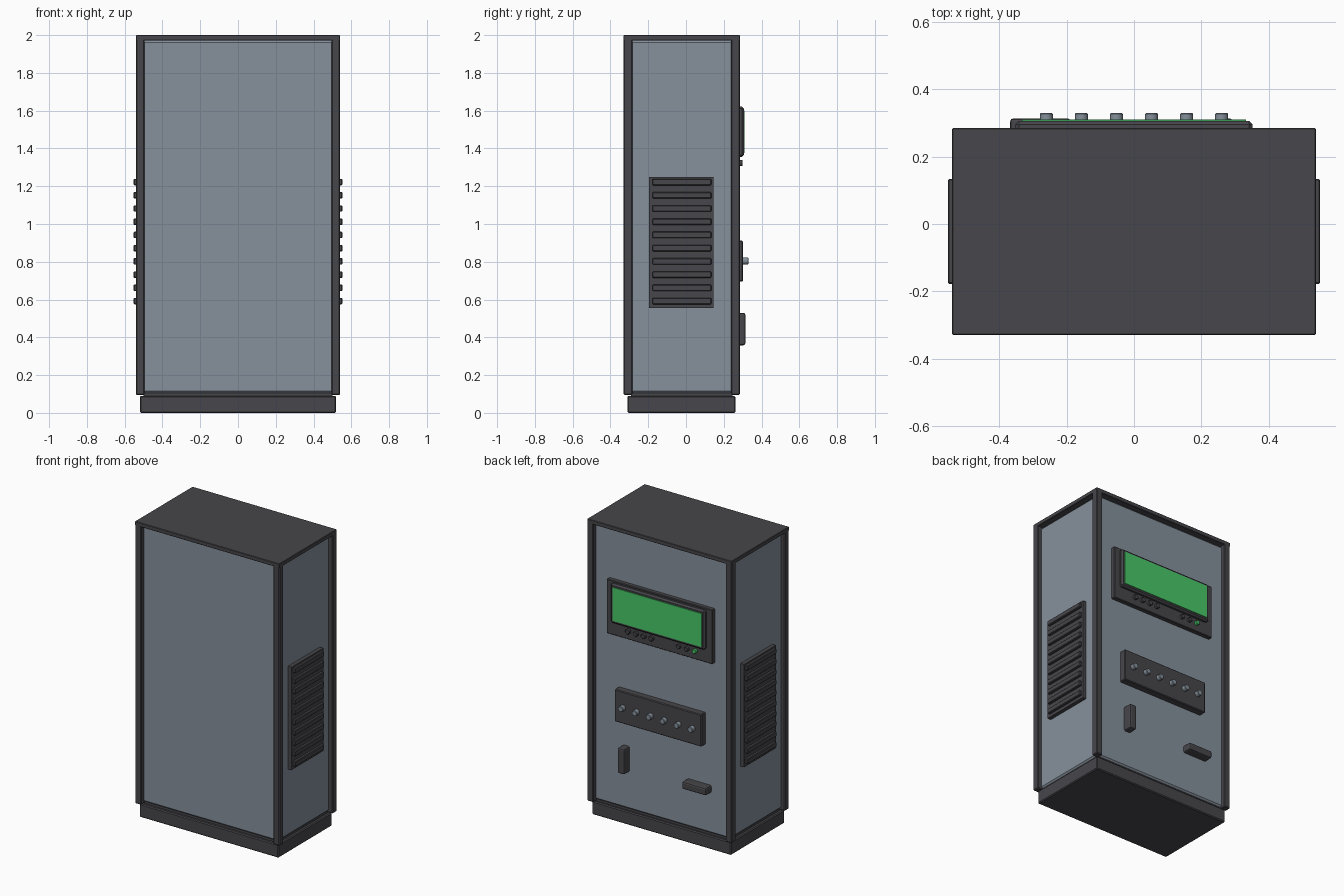
import bpy
import bmesh
from math import radians
from mathutils import Matrix

cube = bpy.data.objects.get("Cube")
if cube:
    bpy.data.objects.remove(cube)


def material(name, rgb):
    m = bpy.data.materials.new(name)
    m.use_nodes = True
    color = (*rgb, 1)
    m.diffuse_color = color
    m.node_tree.nodes["Principled BSDF"].inputs["Base Color"].default_value = color
    return m


DARK = material("dark charcoal", (0.063, 0.061, 0.070))
GREY = material("blue grey panel", (0.238, 0.283, 0.332))
GREEN = material("screen green", (0.065, 0.578, 0.138))


def finish(name, bm, mat, bevel, segments=1):
    mesh = bpy.data.meshes.new(name)
    bm.to_mesh(mesh)
    bm.free()
    mesh.materials.append(mat)
    obj = bpy.data.objects.new(name, mesh)
    bpy.context.collection.objects.link(obj)
    if bevel:
        mod = obj.modifiers.new("Bevel", "BEVEL")
        mod.width = bevel
        mod.segments = segments
        mod.limit_method = "ANGLE"
    return obj


def box(name, xs, ys, zs, mat, bevel=0.0, segments=1):
    """Box given by its extents along each axis."""
    bm = bmesh.new()
    bmesh.ops.create_cube(bm, size=1)
    for v in bm.verts:
        for i, (lo, hi) in enumerate((xs, ys, zs)):
            v.co[i] = (lo + hi) / 2 + v.co[i] * (hi - lo)
    return finish(name, bm, mat, bevel, segments)


def knob(name, x, z, y0, y1, radius, mat, bevel):
    """Round control pointing out of the back."""
    bm = bmesh.new()
    bmesh.ops.create_cone(bm, cap_ends=True, segments=20, radius1=radius,
                          radius2=radius, depth=y1 - y0)
    bmesh.ops.transform(bm, verts=bm.verts, matrix=Matrix.Translation((x, (y0 + y1) / 2, z))
                        @ Matrix.Rotation(radians(-90), 4, "X"))
    obj = finish(name, bm, mat, bevel)
    bpy.ops.object.select_all(action="DESELECT")
    obj.select_set(True)
    bpy.context.view_layer.objects.active = obj
    bpy.ops.object.shade_smooth_by_angle(angle=radians(35))
    return obj


# Cabinet shell: recessed panels, corner posts, roof and plinth
W, FRONT, BACK, POST, RECESS = 0.54, -0.33, 0.285, 0.046, 0.03
box("cabinet_panels", (RECESS - W, W - RECESS), (FRONT + RECESS, BACK - RECESS),
    (0.1, 1.975), GREY, 0.015)
box("roof", (-W, W), (FRONT, BACK), (1.972, 2.0), DARK, 0.003)
box("plinth", (-0.52, 0.52), (-0.31, 0.262), (0, 0.09), DARK, 0.006)
box("plinth_gap", (-0.5, 0.5), (-0.29, 0.245), (0.08, 0.105), DARK)
for side, xs in (("right", (-W, POST - W)), ("left", (W - POST, W))):
    for end, ys in (("front", (FRONT, FRONT + POST)), ("back", (BACK - POST, BACK))):
        box(f"{end}_{side}_post", xs, ys, (0.095, 1.98), DARK, 0.005)

# Side vents with louvre slats
for side, s in (("right", -1), ("left", 1)):
    def span(a, b):
        return sorted((s * a, s * b))
    box(f"{side}_vent_plate", span(0.5, 0.536), (-0.195, 0.145), (0.555, 1.25), DARK)
    for i in range(10):
        z = 0.592 + i * 0.07
        box(f"{side}_vent_slat_{i + 1}", span(0.52, 0.553), (-0.178, 0.134),
            (z - 0.017, z + 0.017), DARK, 0.004)

# Display unit on the back
INNER = BACK - RECESS - 0.01
box("display_backing", (-0.395, 0.395), (INNER, 0.283), (1.265, 1.632), DARK, 0.004)
box("display_frame", (-0.352, 0.352), (INNER, 0.306), (1.355, 1.622), DARK, 0.01)
box("display_screen", (-0.332, 0.332), (0.304, 0.311), (1.376, 1.602), GREEN)
for i in range(4):
    knob(f"menu_button_{i + 1}", 0.23 - i * 0.058, 1.323, 0.275, 0.3, 0.017, DARK, 0.003)
for i in range(3):
    knob(f"status_light_{i + 1}", -0.148 - i * 0.06, 1.323, 0.275, 0.3, 0.015,
         GREEN if i == 2 else DARK, 0.003)

# Control panel with a row of knobs
box("control_panel", (-0.325, 0.325), (INNER, 0.301), (0.695, 0.912), DARK, 0.005)
for i in range(6):
    knob(f"control_knob_{i + 1}", -0.26 + i * 0.104, 0.804, 0.295, 0.33, 0.019, GREY, 0.003)

# Handles below the control panel
box("upright_handle", (0.243, 0.293), (INNER, 0.314), (0.358, 0.53), DARK, 0.01, 2)
box("level_handle", (-0.368, -0.188), (INNER, 0.314), (0.38, 0.43), DARK, 0.01, 2)
